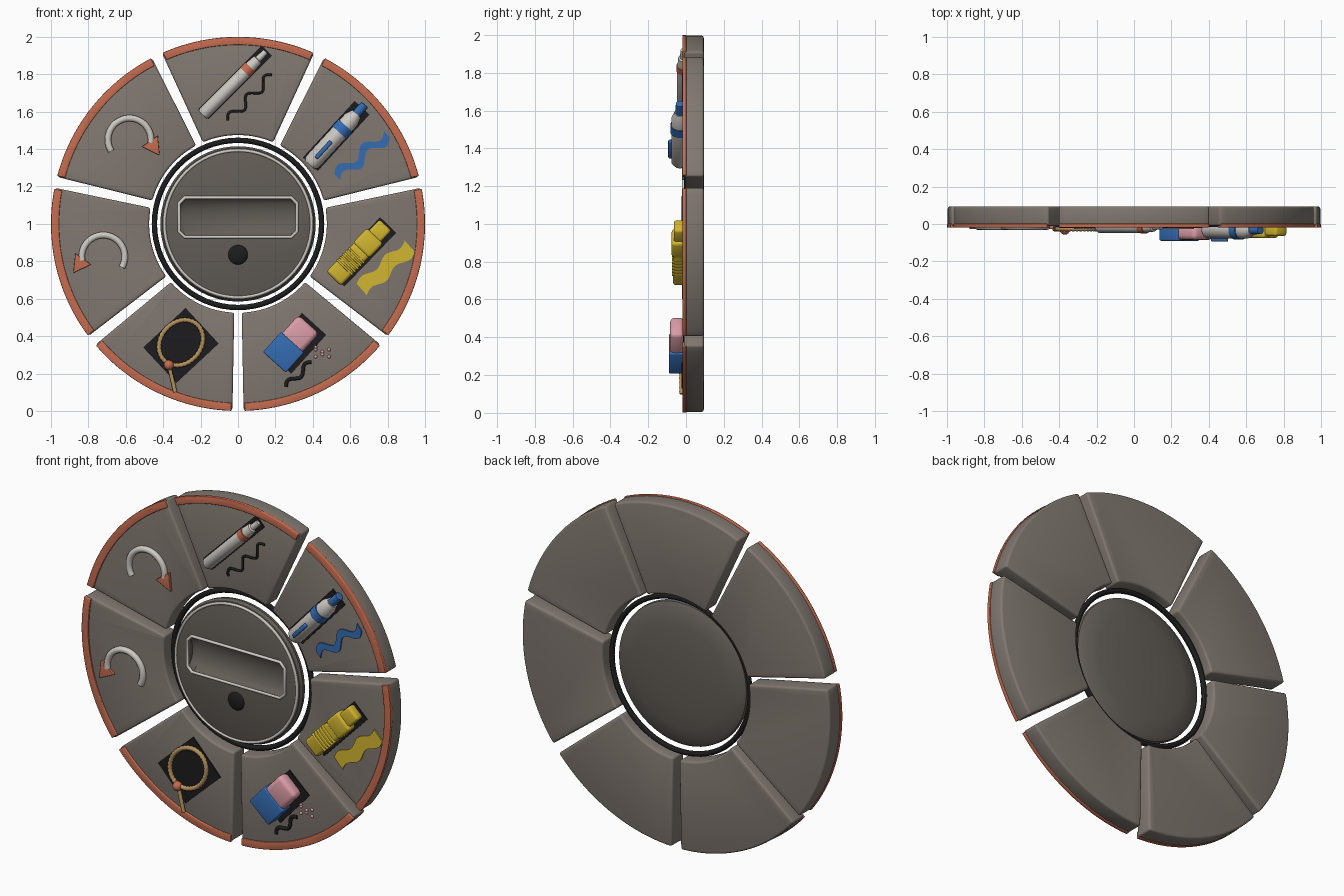
import bpy, bmesh, math
from math import sin, cos, pi, radians
from mathutils import Matrix, Vector

if "Cube" in bpy.data.objects:
    bpy.data.objects.remove(bpy.data.objects["Cube"])


def material(name, *rgb):
    m = bpy.data.materials.new(name)
    m.use_nodes = True
    m.diffuse_color = (*rgb, 1)
    m.node_tree.nodes["Principled BSDF"].inputs["Base Color"].default_value = (*rgb, 1)
    return m


STONE = material("warm grey", .22, .19, .165)
DARK = material("dark grey", .125, .11, .095)
ORANGE = material("terracotta", .56, .15, .08)
LIGHT = material("pale grey", .62, .59, .55)
BLACK = material("black", .012, .012, .013)
BLUE = material("blue", .035, .15, .45)
YELLOW = material("yellow", .65, .47, .03)
PINK = material("pink", .72, .34, .39)
ROPE = material("rope tan", .46, .29, .11)


def frame(x, z, angle=0):
    """Local frame on the front face: u along the angle, v across, w outwards."""
    a = radians(angle)
    c, s = cos(a), sin(a)
    return Matrix(((c, -s, 0, x), (0, 0, -1, -.01), (s, c, 0, z), (0, 0, 0, 1)))


def finish(ob, mat, bevel=0, smooth=35):
    ob.data.materials.clear()
    ob.data.materials.append(mat)
    bpy.ops.object.select_all(action='DESELECT')
    ob.select_set(True)
    bpy.context.view_layer.objects.active = ob
    if bevel:
        mod = ob.modifiers.new("bevel", 'BEVEL')
        mod.width, mod.segments, mod.limit_method = bevel, 3, 'ANGLE'
        mod.angle_limit = radians(40)
        bpy.ops.object.modifier_apply(modifier=mod.name)
    bpy.ops.object.shade_smooth_by_angle(angle=radians(smooth))
    return ob


def from_bmesh(name, bm, mat, F, bevel=0):
    bmesh.ops.remove_doubles(bm, verts=bm.verts, dist=1e-5)
    bmesh.ops.recalc_face_normals(bm, faces=bm.faces)
    bm.transform(F)
    me = bpy.data.meshes.new(name)
    bm.to_mesh(me)
    bm.free()
    ob = bpy.data.objects.new(name, me)
    bpy.context.collection.objects.link(ob)
    return finish(ob, mat, bevel)


def prism(name, mat, F, outline, w0, w1, bevel=0):
    bm = bmesh.new()
    face = bm.faces.new([bm.verts.new((u, v, w0)) for u, v in outline])
    top = bmesh.ops.extrude_face_region(bm, geom=[face])["geom"]
    for v in top:
        if isinstance(v, bmesh.types.BMVert):
            v.co.z = w1
    return from_bmesh(name, bm, mat, F, bevel)


def box(name, mat, F, u0, u1, width, w0, w1, bevel=0):
    h = width / 2
    return prism(name, mat, F, [(u0, -h), (u1, -h), (u1, h), (u0, h)], w0, w1, bevel)


def lathe(name, mat, F, profile, sides=32, along_u=False):
    """Revolve (radius, height) points about w, or about u."""
    bm = bmesh.new()
    rings = [[bm.verts.new((r * cos(2 * pi * i / sides), r * sin(2 * pi * i / sides), h))
              for i in range(sides)] for r, h in profile]
    for a, b in zip(rings, rings[1:]):
        for i in range(sides):
            j = (i + 1) % sides
            bm.faces.new((a[i], a[j], b[j], b[i]))
    bmesh.ops.dissolve_degenerate(bm, edges=bm.edges, dist=1e-6)
    if along_u:
        F = F @ Matrix.Rotation(pi / 2, 4, 'Y')
    return from_bmesh(name, bm, mat, F)


def ball(name, mat, F, r, squash=1):
    return lathe(name, mat, F, [(r * cos(t * pi / 16), r * squash * sin(t * pi / 16))
                                for t in range(-8, 9)], 24)


def tube(name, mat, F, path, radius, closed=False, bumps=0):
    cu = bpy.data.curves.new(name, 'CURVE')
    cu.dimensions, cu.bevel_depth, cu.bevel_resolution = '3D', radius, 3
    cu.use_fill_caps = True
    sp = cu.splines.new('POLY')
    sp.points.add(len(path) - 1)
    sp.use_cyclic_u = closed
    for i, (p, co) in enumerate(zip(sp.points, path)):
        p.co = (*(F @ Vector(co)), 1)
        p.radius = 1 + bumps * (i % 2)
    ob = bpy.data.objects.new(name, cu)
    bpy.context.collection.objects.link(ob)
    bpy.ops.object.select_all(action='DESELECT')
    ob.select_set(True)
    bpy.context.view_layer.objects.active = ob
    bpy.ops.object.convert(target='MESH')
    return finish(bpy.context.object, mat, smooth=50)


def wave(length, amp, waves, n=48):
    return [((i / n - .5) * length, amp * sin(2 * pi * waves * i / n)) for i in range(n + 1)]


def squiggle(name, mat, F, length, amp, waves, r):
    tube(name, mat, F, [(u, v, .004) for u, v in wave(length, amp, waves)], r)


def ribbon(name, mat, F, length, amp, waves, width):
    mid, h = wave(length, amp, waves), width / 2
    prism(name, mat, F, [(u, v - h) for u, v in mid] + [(u, v + h) for u, v in mid[::-1]], 0, .008)


def sector(r0, r1, half0, half1, n=20):
    arc = lambda r, h: [(r * cos(radians(h * (2 * i / n - 1))), r * sin(radians(h * (2 * i / n - 1))))
                        for i in range(n + 1)]
    return arc(r1, half1) + arc(r0, half0)[::-1]


# Seven wheel segments with raised rims
for k in range(7):
    F = frame(0, 1, 90 + k * 360 / 7)
    prism(f"segment_{k}", STONE, F, sector(.475, .996, 23.3, 24), -.104, 0, .012)
    prism(f"rim_{k}", ORANGE, F, sector(.957, 1, 23.6, 23.7), -.012, .009, .004)

# Hub, seal ring and trim
C = frame(0, 1)
hub = lathe("hub", DARK, C, [(0, .006), (.385, .006), (.405, -.002), (.415, -.02), (.412, -.04),
                             (.39, -.055), (.3, -.072), (.16, -.083), (0, -.087)], 64)
S = frame(0, 1.035)
cutter = lathe("slot_cutter", DARK, S @ Matrix.Diagonal((1, 1, .55, 1)),
               [(0, -.315), (.075, -.315), (.105, -.285), (.105, .285), (.075, .315), (0, .315)],
               32, True)
cutter.hide_render = True
cut = hub.modifiers.new("slot", 'BOOLEAN')
cut.object, cut.solver = cutter, 'EXACT'
bpy.context.view_layer.objects.active = hub
bpy.ops.object.modifier_apply(modifier=cut.name)
bpy.data.objects.remove(cutter)
finish(hub, DARK)


def circle(r, w, n=64):
    return [(r * cos(2 * pi * i / n), r * sin(2 * pi * i / n), w) for i in range(n)]


tube("seal_ring", BLACK, C, circle(.447, -.055), .015, True)
tube("hub_trim", LIGHT, C, circle(.393, .004), .008, True)
corners = [(.315, .075), (.285, .105)]
loop = corners + [(-u, v) for u, v in corners[::-1]]
loop += [(-u, -v) for u, v in loop]
tube("slot_frame", LIGHT, S, [(u, v, .008) for u, v in loop], .009, True)
ball("hub_button", BLACK, frame(0, .835) @ Matrix.Translation((0, 0, .004)), .053, .35)

# Pencil
P = frame(-.016, 1.757, 45)
box("pencil_backing", BLACK, P, -.24, .24, .078, 0, .006)
L = P @ Matrix.Translation((0, 0, .004))
lathe("pencil_body", LIGHT, L, [(0, -.245), (.028, -.245), (.034, -.235), (.034, .08), (0, .08)], 24, True)
lathe("pencil_band", ORANGE, L, [(0, .075), (.036, .075), (.036, .115), (0, .115)], 24, True)
lathe("pencil_tip", LIGHT, L, [(0, .11), (.032, .11), (.027, .17), (.018, .175), (.015, .23), (0, .235)], 24, True)
squiggle("pencil_mark", BLACK, frame(.064, 1.675, 46), .34, .025, 2.5, .007)

# Marker
P = frame(.525, 1.47, 47.5)
box("marker_backing", BLACK, P, -.205, .205, .108, 0, .006)
L = P @ Matrix.Translation((0, 0, .022))
lathe("marker_body", LIGHT, L, [(0, -.21), (.032, -.21), (.046, -.19), (.046, .05), (0, .05)], 28, True)
lathe("marker_band", BLUE, L, [(0, .025), (.051, .025), (.051, .075), (0, .075)], 28, True)
lathe("marker_shoulder", LIGHT, L, [(0, .07), (.046, .07), (.045, .12), (.03, .16), (0, .16)], 28, True)
lathe("marker_nib", BLUE, L, [(0, .155), (.024, .155), (.022, .225), (0, .228)], 20, True)
box("marker_clip", BLUE, P, -.16, -.04, .022, .06, .084, .006)
ribbon("marker_mark", BLUE, frame(.663, 1.365, 41), .35, .026, 2, .045)

# Highlighter
P = frame(.65, .85, 46)
box("highlighter_backing", BLACK, P @ Matrix.Translation((.01, -.01, 0)), -.2, .2, .12, 0, .006)
box("highlighter_body", YELLOW, P, -.2, .1, .11, 0, .06, .018)
for k in range(5):
    box(f"highlighter_ridge_{k}", YELLOW, P, -.12 + k * .022, -.108 + k * .022, .118, 0, .065, .004)
box("highlighter_collar", YELLOW, P, .01, .12, .12, 0, .066, .016)
box("highlighter_cap", YELLOW, P, .1, .2, .088, 0, .054, .014)
ribbon("highlighter_mark", YELLOW, frame(.79, .765, 42), .345, .014, 2, .08)

# Eraser with crumbs
P = frame(.285, .36, 48)
box("eraser_backing", BLACK, P @ Matrix.Translation((.02, -.02, 0)), -.14, .14, .175, 0, .006)
box("eraser_sleeve", BLUE, P, -.135, .01, .165, 0, .08, .008)
box("eraser_rubber", PINK, P, -.02, .14, .148, 0, .075, .025)
squiggle("eraser_mark", BLACK, frame(.325, .195, 44), .19, .018, 1.5, .01)
for k in range(7):
    ball(f"crumb_{k}", PINK, frame(.415 + .036 * (k % 3), .29 + .026 * (k // 3) + .012 * (k % 2)), .009)

# Rope loop with knot
box("rope_backing", BLACK, frame(-.305, .35, 43), -.155, .155, .26, 0, .006)
P = frame(-.305, .365, 50)
tube("rope_loop", ROPE, P, [(.13 * cos(2 * pi * i / 72), .108 * sin(2 * pi * i / 72), .016)
                            for i in range(72)], .011, True, .35)
ball("rope_knot", ORANGE, frame(-.37, .245) @ Matrix.Translation((0, 0, .02)), .027)
tube("rope_tail", ROPE, frame(-.37, .245), [(.035 * i / 12, -.145 * i / 12, .014) for i in range(13)],
     .01, False, .2)

# Curved arrows
for name, x, z, a0, a1, tip in (("upper", -.58, 1.45, 212, -8, -55), ("lower", -.72, .825, -30, 190, 235)):
    F = frame(x, z)
    angles = [radians(a0 + (a1 - a0) * i / 32) for i in range(33)]
    tube(name + "_arrow_arc", LIGHT, F, [(.115 * cos(a), .115 * sin(a), .004) for a in angles], .018)
    e = angles[-1]
    H = F @ Matrix.Translation((.115 * cos(e), .115 * sin(e), 0)) @ Matrix.Rotation(radians(tip), 4, 'Z')
    prism(name + "_arrow_head", ORANGE, H, [(-.01, -.052), (.083, 0), (-.01, .052)], 0, .018, .003)
